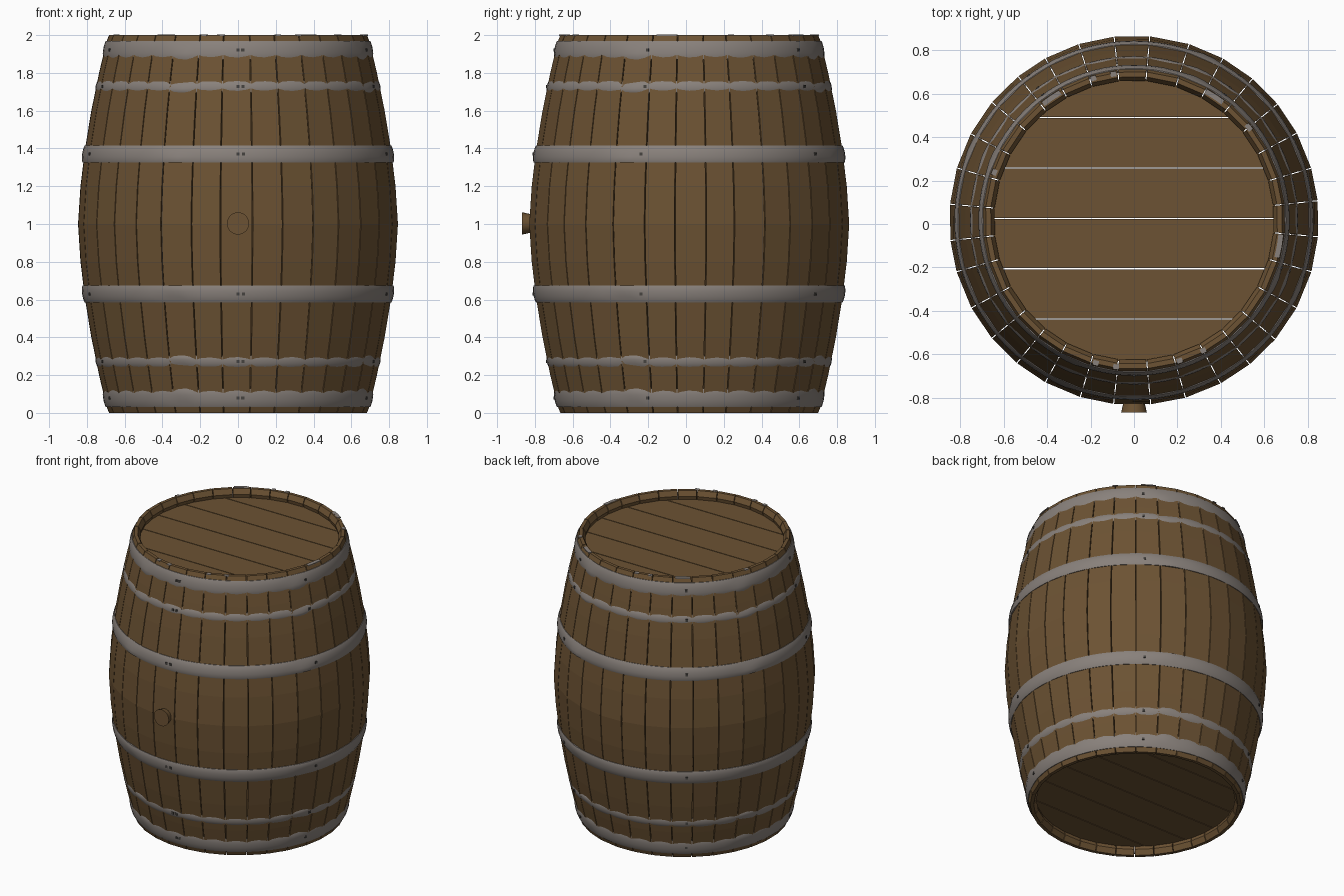
import bpy, bmesh, math, random
from mathutils import Matrix, Vector

random.seed(4)
if "Cube" in bpy.data.objects:
    bpy.data.objects.remove(bpy.data.objects["Cube"], do_unlink=True)

CY = 0.017          # barrel axis sits slightly behind the origin
STAVES = 32
GAP = 0.005
TAU = math.tau


def material(name, rgb):
    m = bpy.data.materials.new(name)
    m.use_nodes = True
    m.diffuse_color = (*rgb, 1)
    m.node_tree.nodes["Principled BSDF"].inputs["Base Color"].default_value = (*rgb, 1)
    return m


WOOD = material("brown wood", (0.15, 0.085, 0.033))
IRON = material("grey iron", (0.25, 0.22, 0.2))
DARK = material("dark iron", (0.06, 0.055, 0.05))


def finish(bm, name, mat, smooth=None):
    bmesh.ops.recalc_face_normals(bm, faces=bm.faces)
    mesh = bpy.data.meshes.new(name)
    bm.to_mesh(mesh)
    bm.free()
    mesh.materials.append(mat)
    ob = bpy.data.objects.new(name, mesh)
    bpy.context.collection.objects.link(ob)
    if smooth:
        bpy.ops.object.select_all(action='DESELECT')
        ob.select_set(True)
        bpy.context.view_layer.objects.active = ob
        bpy.ops.object.shade_smooth_by_angle(angle=math.radians(smooth))
    return ob


def polar(r, a, z):
    """Angle runs from the front (-y) towards +x."""
    return Vector((r * math.sin(a), CY - r * math.cos(a), z))


def radius(z):
    """Outer radius of the bulging wall."""
    t = abs(z - 1)
    return 0.85 - 0.02 * t - 0.14 * t ** 1.7


def loft(bm, loops, closed):
    """Skin a list of closed point loops."""
    rows = [[bm.verts.new(p) for p in loop] for loop in loops]
    pairs = list(zip(rows, rows[1:])) + ([(rows[-1], rows[0])] if closed else [])
    for a, b in pairs:
        for i in range(len(a)):
            j = (i + 1) % len(a)
            bm.faces.new((a[i], a[j], b[j], b[i]))
    if not closed:
        bm.faces.new(rows[0])
        bm.faces.new(rows[-1])


# Staves: bent planks with chamfered ends and thin gaps
seams = [(i + 0.5) * TAU / STAVES + random.uniform(-0.015, 0.015) for i in range(STAVES)]
seams.append(seams[0] + TAU)
levels = [0, 0.035] + [0.2 * i for i in range(1, 10)] + [1.965, 2]
bm = bmesh.new()
for a0, a1 in zip(seams, seams[1:]):
    loops = []
    for z in levels:
        end = z in (0, 2)
        ro = radius(z) - (0.005 if end else 0)
        ri = radius(z) - (0.028 if end else 0.055)
        g = GAP / 2 / ro
        loops.append([polar(ro, a0 + g, z), polar(ro, a1 - g, z),
                      polar(ri, a1 - g, z), polar(ri, a0 + g, z)])
    loft(bm, loops, False)
finish(bm, "staves", WOOD)


# Heads: round lids made of six planks, cut from a disc
def head(name, z):
    edges = [0.49 - 0.232 * i for i in range(5)]
    bm = bmesh.new()
    for hi, lo in zip([0.7] + edges, edges + [-0.7]):
        disc = bmesh.new()
        bmesh.ops.create_cone(disc, cap_ends=True, segments=64, radius1=0.652,
                              radius2=0.652, depth=0.03,
                              matrix=Matrix.Translation((0, CY, z)))
        for y, side in ((hi - GAP / 2, 1), (lo + GAP / 2, -1)):
            cut = bmesh.ops.bisect_plane(disc, geom=disc.verts[:] + disc.edges[:] + disc.faces[:],
                                         plane_co=(0, y, 0), plane_no=(0, side, 0),
                                         clear_outer=True)
            rim = [e for e in cut["geom_cut"] if isinstance(e, bmesh.types.BMEdge)]
            if rim:
                bmesh.ops.holes_fill(disc, edges=rim)
        tmp = bpy.data.meshes.new("plank")
        disc.to_mesh(tmp)
        disc.free()
        bm.from_mesh(tmp)
        bpy.data.meshes.remove(tmp)
    finish(bm, name, WOOD)


head("top_head", 1.925)
head("bottom_head", 0.075)


# Hoops: rounded iron bands with a few hammered dents
def hoop(name, z_in, z_out, r_in, r_out):
    """z_in is the edge nearer the middle of the barrel."""
    bm = bmesh.new()
    section = [(-0.02, 0), (-0.004, 0), (0, 0.1), (0.004, 0.35), (0.004, 0.65),
               (0, 0.9), (-0.004, 1), (-0.02, 1)]
    loops = []
    for i in range(96):
        a = i * TAU / 96
        # dents repeat every quarter turn
        d = (a + 0.42 + math.pi / 4) % (math.pi / 2) - math.pi / 4
        dent = math.exp(-(d / 0.06) ** 2)
        loop = []
        for dr, t in section:
            r = r_in + (r_out - r_in) * t + dr
            r += 0.006 * dent * (1 if t < 0.5 else -0.6)
            loop.append(polar(r, a, z_in + (z_out - z_in) * t))
        loops.append(loop)
    loft(bm, loops, True)
    finish(bm, name, IRON, 40)


# Rivets: five stations round each hoop, a pair at the front
rivets = bmesh.new()


def rivet(a, r, z):
    rot = Matrix.Rotation(a, 4, 'Z')
    bmesh.ops.create_cube(rivets, size=0.016,
                          matrix=Matrix.Translation(polar(r, a, z)) @ rot)


bands = [("end", 0.87, 0.97, 0.717, 0.703), ("quarter", 0.695, 0.76, 0.755, 0.745),
         ("middle", 0.325, 0.415, 0.827, 0.815)]
for label, d_in, d_out, r_in, r_out in bands:
    for place, s in (("upper", 1), ("lower", -1)):
        hoop(f"{place}_{label}_hoop", 1 + s * d_in, 1 + s * d_out, r_in, r_out)
        zm, rm = 1 + s * (d_in + d_out) / 2, (r_in + r_out) / 2
        for k in range(5):
            rivet(k * TAU / 5, rm, zm)
        rivet(0.035, rm, zm)
finish(rivets, "rivets", DARK)

# Worn iron clips showing on the top rim
bm = bmesh.new()
for deg, half in ((214, 0.07), (147, 0.07), (80, 0.08), (129, 0.025), (251, 0.02),
                  (196, 0.02), (188, 0.02), (345, 0.02), (353, 0.02), (18, 0.02), (28, 0.02)):
    mid = math.radians(deg)
    loops = [[polar(r, mid + half * k, z) for r, z in
              ((0.668, 1.996), (0.692, 1.996), (0.692, 2.002), (0.668, 2.002))]
             for k in (-1, 0, 1)]
    loft(bm, loops, False)
finish(bm, "rim_clips", IRON)

# Bung: tapered plug in the front
bm = bmesh.new()
bmesh.ops.create_cone(bm, cap_ends=True, segments=24, radius1=0.044, radius2=0.059, depth=0.067,
                      matrix=Matrix.Translation((0, -0.8335, 1.003)) @ Matrix.Rotation(math.pi / 2, 4, 'X'))
finish(bm, "bung", WOOD, 40)
